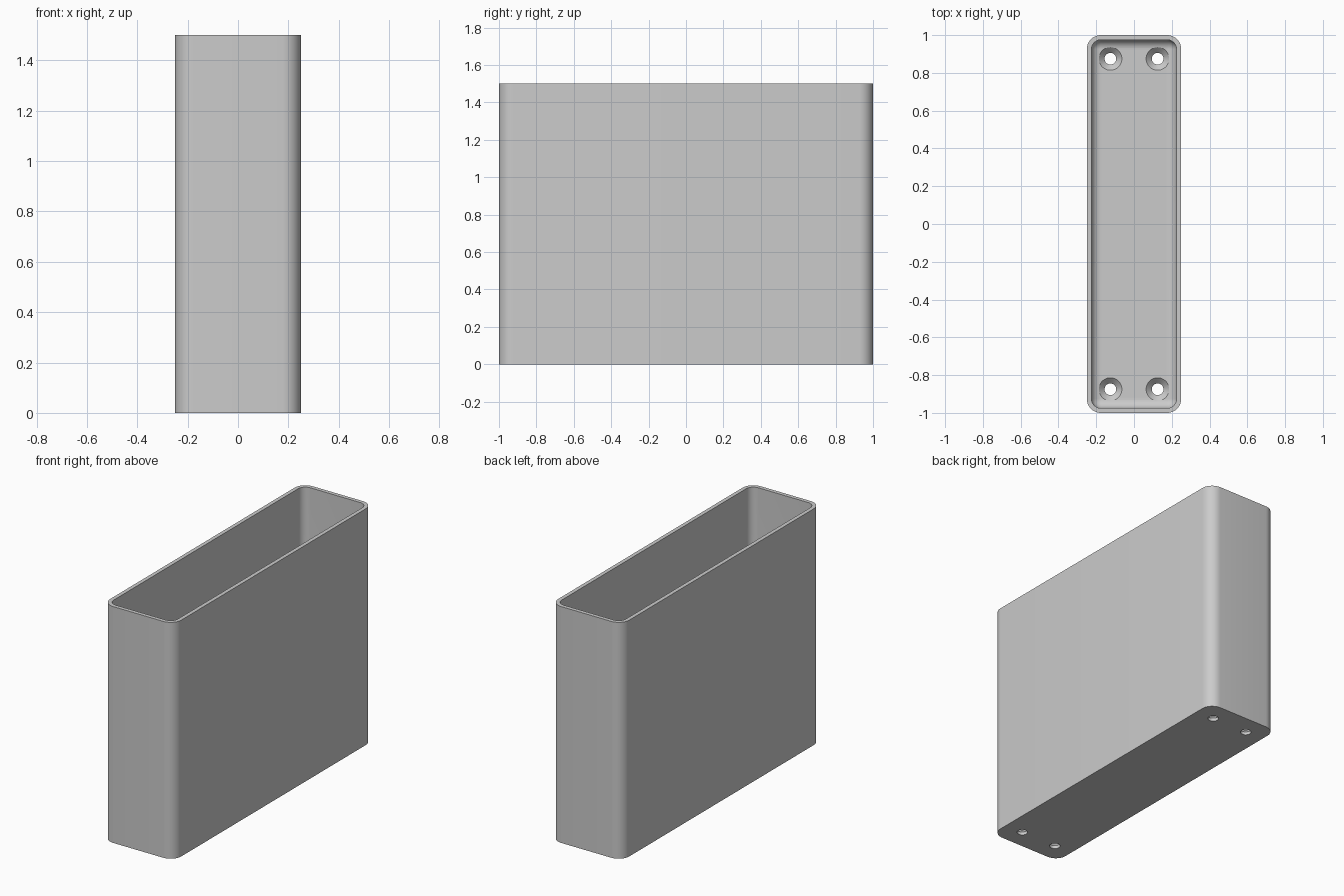
import bpy, bmesh
from math import sin, cos, pi, radians

cube = bpy.data.objects.get("Cube")
if cube:
    bpy.data.objects.remove(cube)

HALF_X, HALF_Y, HEIGHT = 0.25, 1.0, 1.5
WALL, FLOOR, CORNER, FILLET = 0.025, 0.05, 0.075, 0.05
STEPS = 10

grey = bpy.data.materials.new("light grey")
grey.use_nodes = True
colour = (0.6, 0.6, 0.6, 1)
grey.diffuse_color = colour
grey.node_tree.nodes["Principled BSDF"].inputs["Base Color"].default_value = colour


def make_object(name, bm):
    bmesh.ops.recalc_face_normals(bm, faces=bm.faces)
    mesh = bpy.data.meshes.new(name)
    bm.to_mesh(mesh)
    bm.free()
    mesh.materials.append(grey)
    obj = bpy.data.objects.new(name, mesh)
    bpy.context.collection.objects.link(obj)
    return obj


def loft(bm, rings):
    """Skin a stack of equal-length rings and cap both ends."""
    loops = [[bm.verts.new(p) for p in ring] for ring in rings]
    n = len(loops[0])
    for a, b in zip(loops, loops[1:]):
        for i in range(n):
            j = (i + 1) % n
            bm.faces.new((a[i], a[j], b[j], b[i]))
    bm.faces.new(loops[0][::-1])
    bm.faces.new(loops[-1])


def rounded_ring(inset, z):
    """Rounded rectangle, inset from the outer wall."""
    r = max(CORNER - inset, 0.004)
    cx, cy = HALF_X - inset - r, HALF_Y - inset - r
    ring = []
    for q, (sx, sy) in enumerate([(1, 1), (-1, 1), (-1, -1), (1, -1)]):
        for k in range(STEPS + 1):
            a = (q + k / STEPS) * pi / 2
            ring.append((sx * cx + r * cos(a), sy * cy + r * sin(a), z))
    return ring


# Open box: outer wall, rim, inner wall, rounded inner base
bm = bmesh.new()
rings = [rounded_ring(0, 0), rounded_ring(0, HEIGHT), rounded_ring(WALL, HEIGHT)]
for k in range(STEPS + 1):
    a = k / STEPS * pi / 2
    rings.append(rounded_ring(WALL + FILLET * (1 - cos(a)),
                              FLOOR + FILLET * (1 - sin(a))))
loft(bm, rings)
box = make_object("open_box", bm)

# Countersunk screw holes in the floor
bm = bmesh.new()
profile = [(0.031, -0.1), (0.031, 0.02), (0.061, FLOOR), (0.061, 0.2)]
for x in (-0.125, 0.125):
    for y in (-0.875, 0.875):
        loft(bm, [[(x + r * cos(2 * pi * i / 32), y + r * sin(2 * pi * i / 32), z)
                   for i in range(32)] for r, z in profile])
cutter = make_object("screw_hole_cutter", bm)
cutter.hide_render = True

cut = box.modifiers.new("screw_holes", 'BOOLEAN')
cut.operation = 'DIFFERENCE'
cut.solver = 'EXACT'
cut.object = cutter
bpy.ops.object.select_all(action='DESELECT')
box.select_set(True)
bpy.context.view_layer.objects.active = box
bpy.ops.object.modifier_apply(modifier=cut.name)
bpy.data.objects.remove(cutter)

bpy.ops.object.shade_smooth_by_angle(angle=radians(30))
